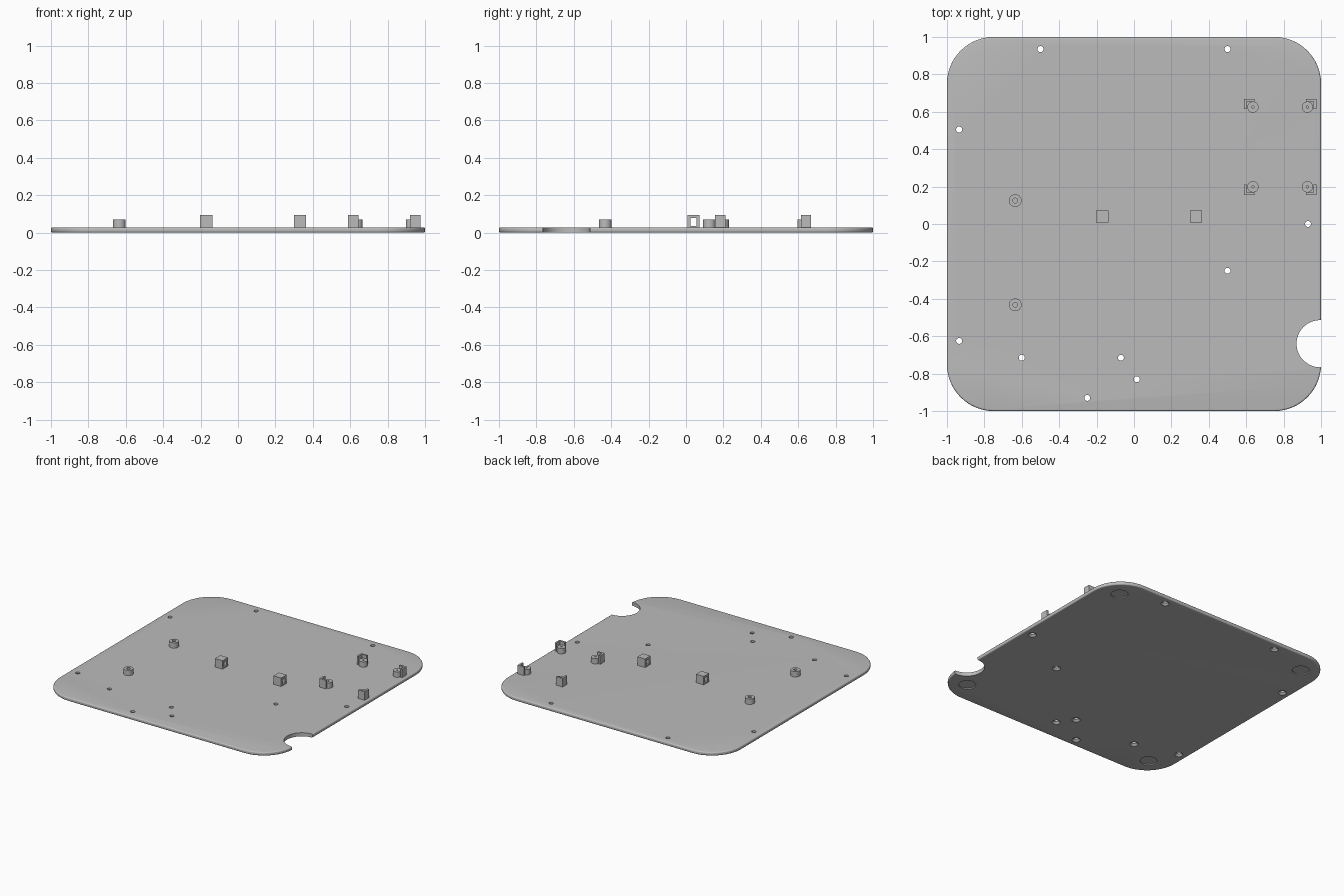
import bpy
import bmesh
from math import radians, pi, cos, sin
from mathutils import Matrix

cube = bpy.data.objects.get("Cube")
if cube:
    bpy.data.objects.remove(cube, do_unlink=True)

grey = bpy.data.materials.new("light_grey")
grey.use_nodes = True
grey.diffuse_color = (0.5, 0.5, 0.5, 1)
grey.node_tree.nodes["Principled BSDF"].inputs["Base Color"].default_value = (0.5, 0.5, 0.5, 1)

TOP = 0.028      # upper face of the plate
POST_TOP = 0.07
BLOCK_TOP = 0.094


def make(name, bm):
    bmesh.ops.recalc_face_normals(bm, faces=bm.faces)
    mesh = bpy.data.meshes.new(name)
    bm.to_mesh(mesh)
    bm.free()
    mesh.materials.append(grey)
    obj = bpy.data.objects.new(name, mesh)
    bpy.context.collection.objects.link(obj)
    return obj


def add_cylinder(bm, x, y, z0, z1, r0, r1=None, sides=32):
    bmesh.ops.create_cone(bm, cap_ends=True, segments=sides, radius1=r0,
                          radius2=r0 if r1 is None else r1, depth=z1 - z0,
                          matrix=Matrix.Translation((x, y, (z0 + z1) / 2)))


def prism(name, outline, z0, z1):
    bm = bmesh.new()
    base = bm.faces.new([bm.verts.new((x, y, z0)) for x, y in outline])
    side = bmesh.ops.extrude_face_region(bm, geom=[base])["geom"]
    bmesh.ops.translate(bm, vec=(0, 0, z1 - z0),
                        verts=[v for v in side if isinstance(v, bmesh.types.BMVert)])
    return make(name, bm)


def revolve(name, x, y, profile, sides=32):
    # Closed ring of (radius, z) points turned round the z axis
    bm = bmesh.new()
    rings = []
    for r, z in profile:
        rings.append([bm.verts.new((x + r * cos(2 * pi * i / sides),
                                    y + r * sin(2 * pi * i / sides), z))
                      for i in range(sides)])
    for a, b in zip(rings, rings[1:]):
        for i in range(sides):
            j = (i + 1) % sides
            bm.faces.new((a[i], a[j], b[j], b[i]))
    bm.faces.new(rings[0])
    bm.faces.new(rings[-1])
    return make(name, bm)


def cut(obj, name, bm):
    cutter = make(name, bm)
    cutter.hide_render = True
    mod = obj.modifiers.new(name, 'BOOLEAN')
    mod.operation = 'DIFFERENCE'
    mod.solver = 'EXACT'
    mod.object = cutter
    bpy.context.view_layer.objects.active = obj
    bpy.ops.object.modifier_apply(modifier=mod.name)
    bpy.data.objects.remove(cutter, do_unlink=True)


def smooth(obj):
    bpy.ops.object.select_all(action='DESELECT')
    obj.select_set(True)
    bpy.context.view_layer.objects.active = obj
    bpy.ops.object.shade_smooth_by_angle(angle=radians(32))


# Base plate: rounded square with softened rims
CORNER = 0.25
outline = []
for k, (sx, sy) in enumerate(((1, 1), (-1, 1), (-1, -1), (1, -1))):
    for i in range(17):
        a = (k + i / 16) * pi / 2
        outline.append((sx * (1 - CORNER) + CORNER * cos(a),
                        sy * (1 - CORNER) + CORNER * sin(a)))
plate = prism("base_plate", outline, 0, TOP)
bevel = plate.modifiers.new("rim", 'BEVEL')
bevel.width = 0.009
bevel.segments = 4
bevel.limit_method = 'ANGLE'
bevel.angle_limit = radians(60)
bpy.context.view_layer.objects.active = plate
bpy.ops.object.modifier_apply(modifier=bevel.name)

# Cable notch in the right edge
bm = bmesh.new()
add_cylinder(bm, 0.995, -0.64, -0.1, 0.1, 0.126, sides=64)
cut(plate, "notch_cutter", bm)

# Screw holes, countersunk from below
HOLES = ((-0.5, 0.935), (0.5, 0.935), (-0.935, 0.505), (0.93, 0), (0.5, -0.25),
         (-0.935, -0.625), (-0.6, -0.715), (-0.07, -0.715), (0.015, -0.83), (-0.25, -0.93))
bm = bmesh.new()
for x, y in HOLES:
    add_cylinder(bm, x, y, -0.1, 0.1, 0.016, sides=24)
cut(plate, "hole_cutter", bm)
bm = bmesh.new()
for x, y in HOLES:
    add_cylinder(bm, x, y, -0.002, 0.014, 0.032, 0.016, sides=24)
cut(plate, "countersink_cutter", bm)

# Shallow foot pockets under the four corners
bm = bmesh.new()
for sx in (-1, 1):
    for sy in (-1, 1):
        add_cylinder(bm, sx * 0.83, sy * 0.83, -0.05, 0.008, 0.06, sides=48)
cut(plate, "foot_pocket_cutter", bm)
smooth(plate)


# Round posts with blind screw holes
def post(name, x, y, r, hole):
    smooth(revolve(name, x, y, ((r, TOP - 0.004), (r, POST_TOP),
                                (hole, POST_TOP), (hole, TOP + 0.004))))


for label, y in (("back", 0.125), ("front", -0.432)):
    post(label + "_standoff", -0.635, y, 0.034, 0.013)

# Board mount: four posts, each backed by an L-shaped corner guide
ARM, WALL = 0.055, 0.014
for side, x, sx in (("right", 0.636, -1), ("left", 0.927, 1)):
    for end, y, sy in (("back", 0.625, 1), ("front", 0.199, -1)):
        name = f"{end}_{side}"
        post(name + "_board_post", x, y, 0.03, 0.006)
        ox, oy = x + sx * 0.048, y + sy * 0.044
        ell = ((0, 0), (ARM, 0), (ARM, WALL), (WALL, WALL), (WALL, ARM), (0, ARM))
        prism(name + "_corner_guide",
              [(ox - sx * u, oy - sy * v) for u, v in ell], TOP - 0.004, BLOCK_TOP)

# Cable tie blocks with a slot running sideways
for label, x in (("right", -0.17), ("left", 0.332)):
    y, h = 0.04, 0.0325
    block = prism(label + "_tie_block",
                  [(x - h, y - h), (x + h, y - h), (x + h, y + h), (x - h, y + h)],
                  TOP - 0.004, BLOCK_TOP)
    bm = bmesh.new()
    bmesh.ops.create_cube(bm, size=1, matrix=Matrix.Translation((x, y, 0.057))
                          @ Matrix.Diagonal((0.2, 0.03, 0.042, 1)))
    cut(block, "slot_cutter", bm)
